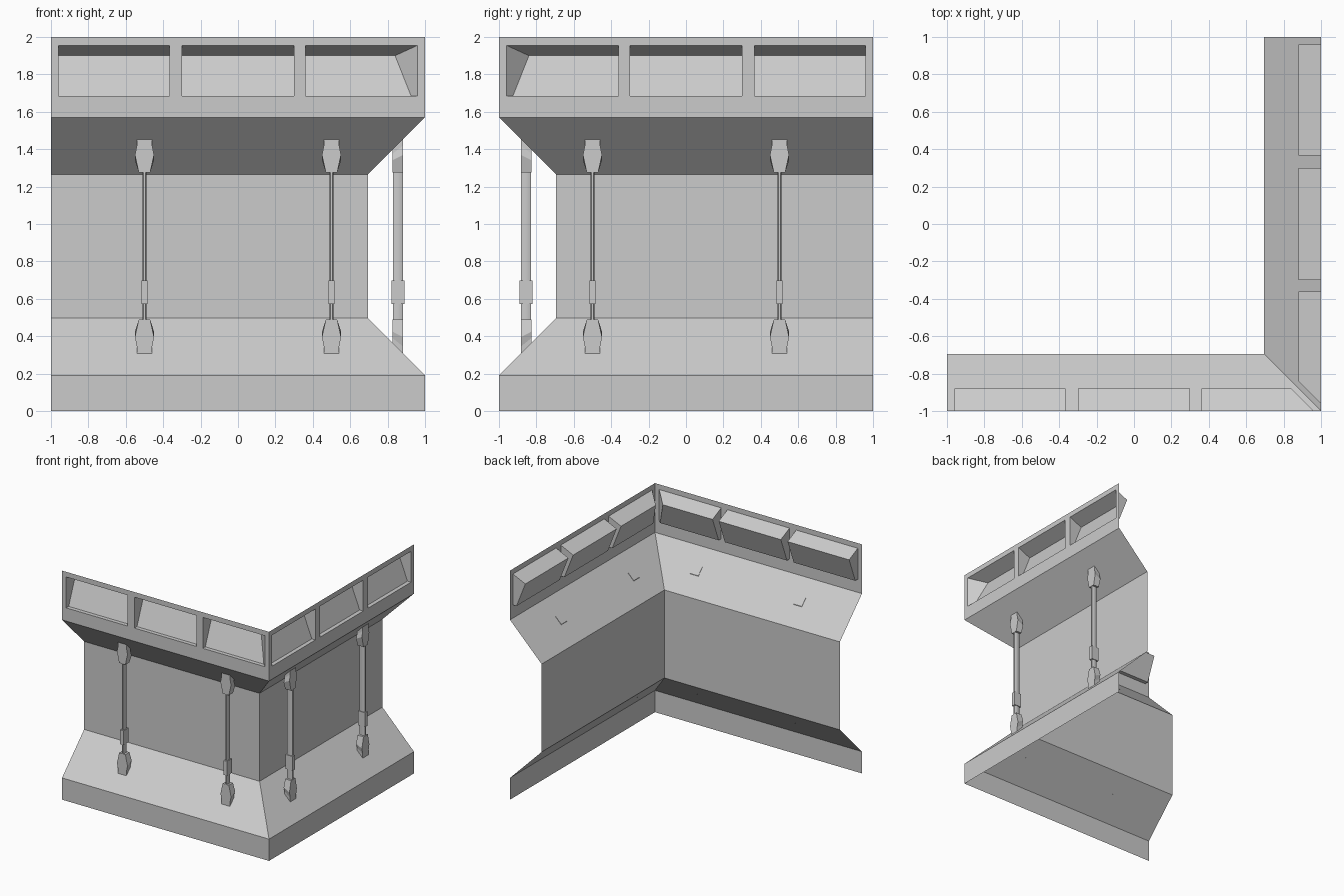
import bpy, bmesh, math

if "Cube" in bpy.data.objects:
    bpy.data.objects.remove(bpy.data.objects["Cube"])

# wall section as (inset, height); window openings along the wall; recess section
PROFILE = [(0, 0), (0, 0.19), (0.305, 0.497), (0.305, 1.265), (0, 1.57)]
WINDOWS = [(-0.96, -0.365), (-0.30, 0.30), (0.36, 0.96)]
WZ0, WZ1 = 1.685, 1.955
RECESS = [(0, WZ0), (0.035, WZ0), (0.12, 1.90), (0, WZ1)]
MID_Z = 0.8825


def place(side, u, d, z):
    """u runs toward the shared corner, d is inset from the outer face."""
    return (u, -1 + d, z) if side == 0 else (1 - d, -u, z)


def make(name, side, faces, closed=False, smooth=False):
    bm = bmesh.new()
    for f in faces:
        pts = [place(side, *p) for p in f]
        if side:
            pts.reverse()
        bm.faces.new([bm.verts.new(p) for p in pts])
    bmesh.ops.remove_doubles(bm, verts=bm.verts, dist=1e-4)
    if closed:
        bmesh.ops.recalc_face_normals(bm, faces=bm.faces)
    mesh = bpy.data.meshes.new(name)
    bm.to_mesh(mesh)
    bm.free()
    ob = bpy.data.objects.new(name, mesh)
    bpy.context.collection.objects.link(ob)
    if smooth:
        bpy.ops.object.select_all(action='DESELECT')
        ob.select_set(True)
        bpy.context.view_layer.objects.active = ob
        bpy.ops.object.shade_smooth_by_angle(angle=math.radians(60))
    return ob


def loft(a, b):
    n = len(a)
    return [[a[i], a[(i + 1) % n], b[(i + 1) % n], b[i]] for i in range(n)] + [a[::-1], b]


def wall_faces():
    # lower bands, mitred at the corner
    faces = [[(-1, d0, z0), (1 - d0, d0, z0), (1 - d1, d1, z1), (-1, d1, z1)]
             for (d0, z0), (d1, z1) in zip(PROFILE, PROFILE[1:])]
    # upper band with openings left out
    us = [-1] + [u for w in WINDOWS for u in w] + [1]
    zs = [1.57, WZ0, WZ1, 2.0]
    for i in range(len(us) - 1):
        for j in range(3):
            if not (j == 1 and i % 2 == 1):
                faces.append([(us[i], 0, zs[j]), (us[i + 1], 0, zs[j]),
                              (us[i + 1], 0, zs[j + 1]), (us[i], 0, zs[j + 1])])
    # sloped recesses, the one nearest the corner is mitred
    for k, (u0, u1) in enumerate(WINDOWS):
        m = 1 if k == 2 else 0
        left = [(u0, d, z) for d, z in RECESS]
        right = [(u1 - m * d, d, z) for d, z in RECESS]
        for i in range(3):
            faces.append([left[i], right[i], right[i + 1], left[i + 1]])
        faces += [left, right[::-1]]
    return faces


def bracket_faces(u, flip):
    # half outline (half width, height), base sheared to lie on the slope
    half = [(0.04, 0.308), (0.041, 0.345), (0.051, 0.395), (0.03, 0.49)]
    outline = half + [(-w, z) for w, z in reversed(half)]
    loops = []
    for d in (0.117, 0.173):
        pts = []
        for w, z in outline:
            z += (d - 0.117) * (0.49 - z) / 0.182
            pts.append((u + w, d, 2 * MID_Z - z if flip else z))
        loops.append(pts)
    return loft(*loops)


def rod_faces(u):
    rings = [[(u + 0.0125 * math.cos(math.tau * (i + 0.5) / 8),
               0.145 + 0.029 * math.sin(math.tau * (i + 0.5) / 8), z)
              for i in range(8)] for z in (0.485, 1.28)]
    return loft(*rings)


def collar_faces(u):
    rings = [[(u + a * 0.017, 0.145 + b * 0.035, z)
              for a, b in ((-1, -1), (1, -1), (1, 1), (-1, 1))] for z in (0.572, 0.697)]
    return loft(*rings)


for side, label in enumerate(("front", "right")):
    make(label + "_wall", side, wall_faces())
    for n, u in enumerate((-0.5, 0.5), 1):
        tag = f"{label}_{n}"
        make("lower_bracket_" + tag, side, bracket_faces(u, False), closed=True)
        make("upper_bracket_" + tag, side, bracket_faces(u, True), closed=True)
        make("rod_" + tag, side, rod_faces(u), closed=True, smooth=True)
        make("rod_collar_" + tag, side, collar_faces(u), closed=True)
